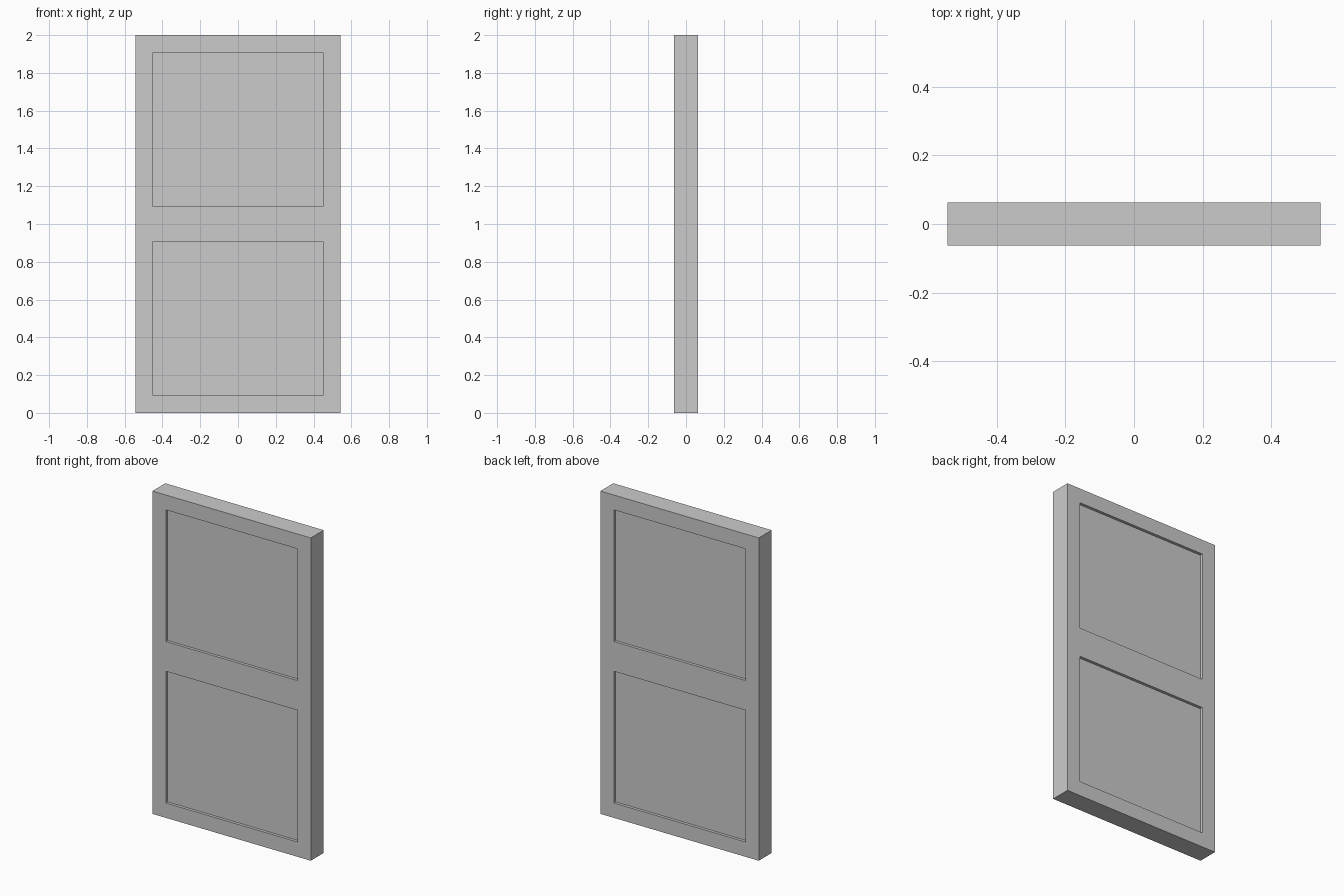
import bpy, bmesh
from mathutils import Matrix, Vector

if "Cube" in bpy.data.objects:
    bpy.data.objects.remove(bpy.data.objects["Cube"])

W, T, H = 1.086, 0.126, 2.0   # overall width, thickness, height
BORDER = 0.092                # frame width around each panel
DEPTH = 0.018                 # panel recess

bm = bmesh.new()

# Door slab, split at mid height into an upper and a lower field
bmesh.ops.create_cube(bm, size=1, matrix=Matrix.Translation((0, 0, H / 2)) @ Matrix.Diagonal((W, T, H, 1)))
bmesh.ops.bisect_plane(bm, geom=bm.verts[:] + bm.edges[:] + bm.faces[:],
                       plane_co=(0, 0, H / 2), plane_no=(0, 0, 1))
bm.normal_update()

# Recessed panels with straight reveals, on front and back
fields = [f for f in bm.faces if abs(f.normal.y) > 0.9]
bmesh.ops.inset_individual(bm, faces=fields, thickness=BORDER, use_even_offset=True)
panels = bmesh.ops.extrude_discrete_faces(bm, faces=fields)["faces"]
for f in panels:
    side = 1 if f.calc_center_median().y > 0 else -1
    bmesh.ops.translate(bm, verts=f.verts[:], vec=Vector((0, -side * DEPTH, 0)))

bmesh.ops.recalc_face_normals(bm, faces=bm.faces[:])
mesh = bpy.data.meshes.new("door")
bm.to_mesh(mesh)
bm.free()
bpy.context.collection.objects.link(bpy.data.objects.new("door", mesh))
